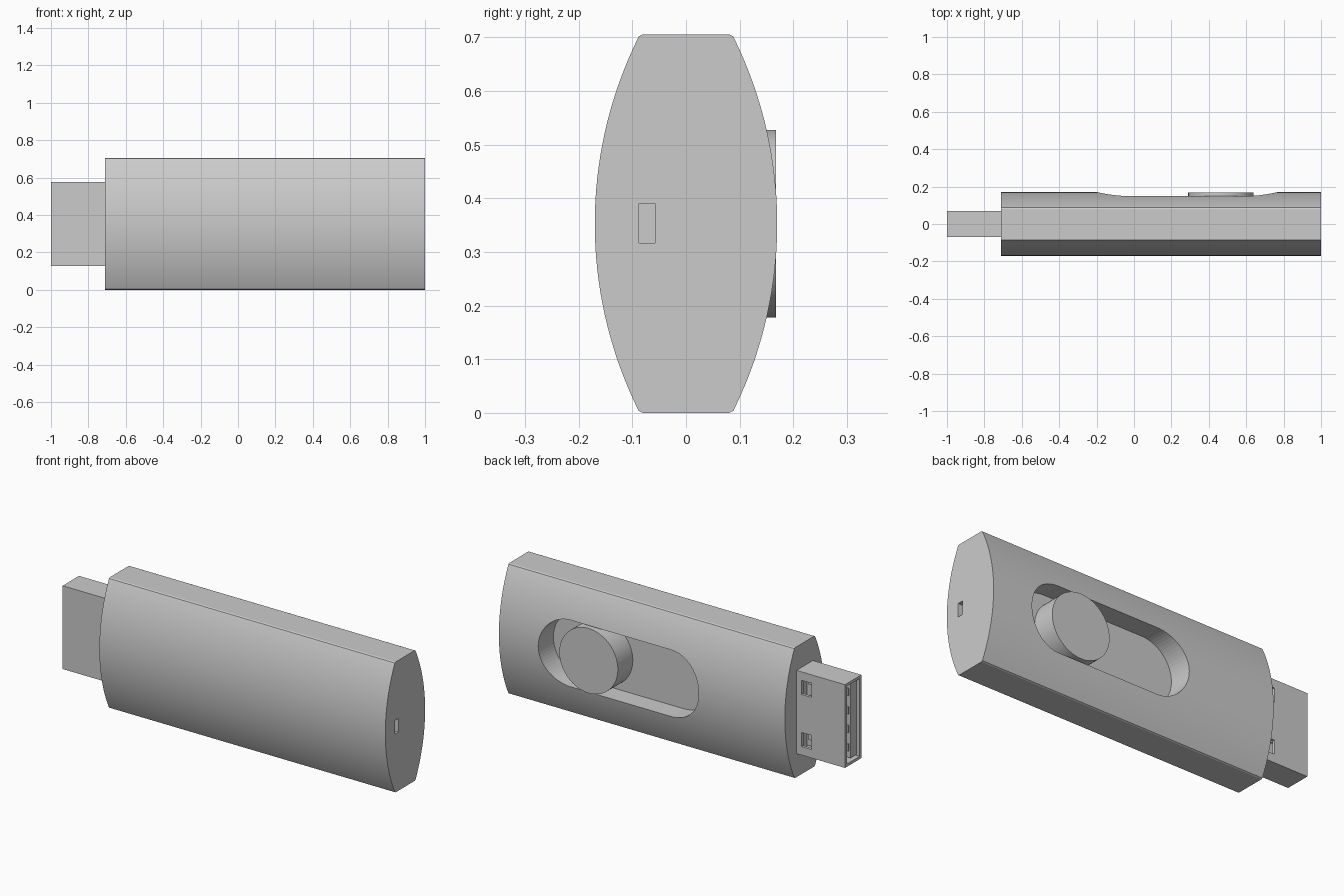
import bpy
import bmesh
from math import sqrt, cos, sin, pi, radians

if "Cube" in bpy.data.objects:
    bpy.data.objects.remove(bpy.data.objects["Cube"])

MID = 0.3525          # height of the long axis
GREY = (0.6, 0.6, 0.6, 1)
grey = bpy.data.materials.new("light grey")
grey.use_nodes = True
grey.diffuse_color = GREY
grey.node_tree.nodes["Principled BSDF"].inputs["Base Color"].default_value = GREY


def prism(name, points, depth):
    """Extrude a closed outline of 3D points along a vector."""
    bm = bmesh.new()
    face = bm.faces.new([bm.verts.new(p) for p in points])
    new = bmesh.ops.extrude_face_region(bm, geom=[face])["geom"]
    bmesh.ops.translate(bm, vec=depth,
                        verts=[v for v in new if isinstance(v, bmesh.types.BMVert)])
    bmesh.ops.recalc_face_normals(bm, faces=bm.faces)
    mesh = bpy.data.meshes.new(name)
    bm.to_mesh(mesh)
    bm.free()
    mesh.materials.append(grey)
    ob = bpy.data.objects.new(name, mesh)
    bpy.context.collection.objects.link(ob)
    return ob


def box(name, x, y, z):
    outline = [(x[0], y[0], z[0]), (x[0], y[1], z[0]), (x[0], y[1], z[1]), (x[0], y[0], z[1])]
    return prism(name, outline, (x[1] - x[0], 0, 0))


def stadium(name, x0, x1, r, y0, y1, steps=32):
    """Rounded slot shape facing the back; x0 and x1 are the arc centres."""
    pts = []
    for cx, start in ((x1, -pi / 2), (x0, pi / 2)):
        for i in range(steps + 1):
            a = start + pi * i / steps
            pts.append((cx + r * cos(a), y0, MID + r * sin(a)))
    if x0 == x1:      # a full disc: drop the doubled seam points
        pts = pts[:steps] + pts[steps + 1:-1]
    return prism(name, pts, (0, y1 - y0, 0))


def cut(target, cutter):
    cutter.hide_render = True
    cutter.hide_set(True)
    mod = target.modifiers.new(cutter.name, 'BOOLEAN')
    mod.object = cutter
    mod.operation = 'DIFFERENCE'
    mod.solver = 'EXACT'


def smooth(ob):
    bpy.ops.object.select_all(action='DESELECT')
    ob.select_set(True)
    bpy.context.view_layer.objects.active = ob
    bpy.ops.object.shade_smooth_by_angle(angle=radians(25))


# Casing: two bowed faces with small rounded corners
R, HALF, N = 0.784, 0.342, 32
side = []
for i in range(N + 1):
    h = -HALF + 2 * HALF * i / N
    side.append((0.17 - R + sqrt(R * R - h * h), h))
side += [(0.088, 0.349), (0.081, MID)]
side = [(0.081, -MID), (0.088, -0.349)] + side
outline = [(-0.71, y, MID + h) for y, h in side]
outline += [(-0.71, -y, MID + h) for y, h in reversed(side)]
casing = prism("casing", outline, (1.71, 0, 0))
smooth(casing)
cut(casing, stadium("slot_cutter", -0.015, 0.585, 0.18, 0.04, 0.3))
cut(casing, box("cord_hole_cutter", (0.95, 1.1), (-0.088, -0.058), (0.317, 0.39)))

# Sliding button
button = stadium("slide_button", 0.465, 0.465, 0.175, 0.03, 0.168)
smooth(button)

# Plug shell: open at the end, two latch windows on the back
shell = box("plug_shell", (-1, -0.70), (-0.07, 0.07), (MID - 0.225, MID + 0.225))
cut(shell, box("plug_cavity_cutter", (-1.1, -0.72), (-0.055, 0.055),
               (MID - 0.21, MID + 0.21)))
for label, s in (("upper", 1), ("lower", -1)):
    z = MID + s * 0.141
    cut(shell, box(label + "_window_cutter", (-0.80, -0.74), (0.02, 0.2),
                   (z - 0.038, z + 0.038)))

# Contact tongue with four thin contact strips
box("plug_tongue", (-0.98, -0.715), (-0.056, -0.005), (MID - 0.205, MID + 0.205))
for i in range(4):
    z = MID + (i - 1.5) * 0.1
    box("contact_strip_%d" % (i + 1), (-0.97, -0.73), (-0.006, 0.001), (z - 0.02, z + 0.02))
